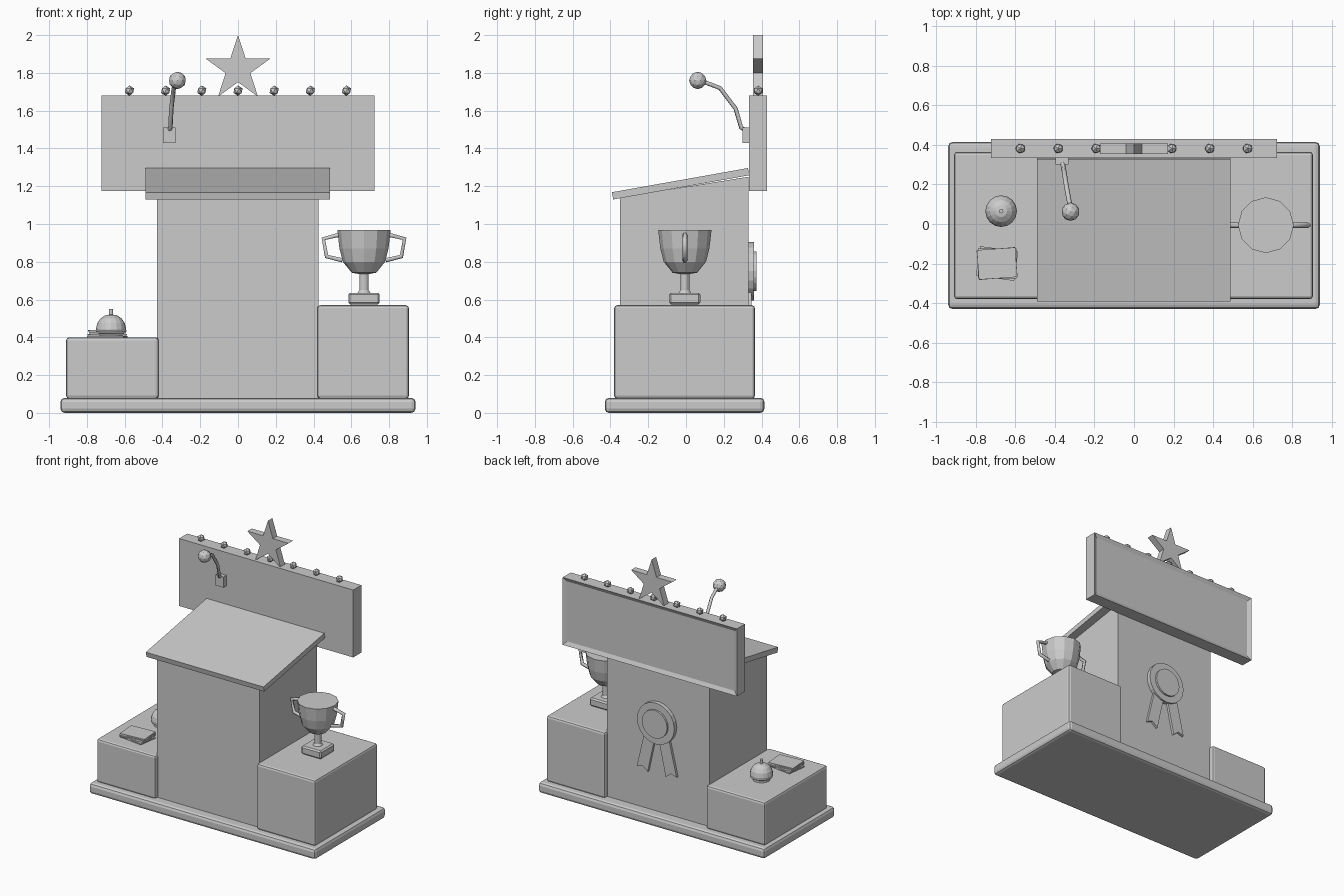
import bpy, bmesh, math
from mathutils import Vector, Matrix

if "Cube" in bpy.data.objects:
    bpy.data.objects.remove(bpy.data.objects["Cube"])


def finish(name, bm, bevel=0, segs=1):
    bmesh.ops.recalc_face_normals(bm, faces=bm.faces)
    me = bpy.data.meshes.new(name)
    bm.to_mesh(me)
    bm.free()
    ob = bpy.data.objects.new(name, me)
    bpy.context.collection.objects.link(ob)
    if bevel:
        m = ob.modifiers.new("bevel", 'BEVEL')
        m.width, m.segments = bevel, segs
    return ob


def box(name, lo, hi, bevel=0, segs=1, rot=0):
    lo, hi = Vector(lo), Vector(hi)
    bm = bmesh.new()
    mat = Matrix.Translation((lo + hi) / 2) @ Matrix.Rotation(rot, 4, 'Z') @ Matrix.Diagonal((*(hi - lo), 1))
    bmesh.ops.create_cube(bm, size=1, matrix=mat)
    return finish(name, bm, bevel, segs)


def prism(name, pts, axis, lo, hi, bevel=0):
    """Extrude a 2D outline along x (points are y,z) or y (points are x,z)."""
    def place(p, d):
        return (d, p[0], p[1]) if axis == 'x' else (p[0], d, p[1])
    bm = bmesh.new()
    a = [bm.verts.new(place(p, lo)) for p in pts]
    b = [bm.verts.new(place(p, hi)) for p in pts]
    bm.faces.new(a)
    bm.faces.new(b[::-1])
    for i in range(len(pts)):
        j = (i + 1) % len(pts)
        bm.faces.new((a[i], a[j], b[j], b[i]))
    return finish(name, bm, bevel)


def lathe(name, profile, center, n):
    """Closed solid of revolution around z from (radius, z) points."""
    bm = bmesh.new()
    rings = [[bm.verts.new((center[0] + r * math.cos(2 * math.pi * k / n),
                            center[1] + r * math.sin(2 * math.pi * k / n), z))
              for k in range(n)] for r, z in profile]
    bm.faces.new(rings[0])
    bm.faces.new(rings[-1])
    for a, b in zip(rings, rings[1:]):
        for k in range(n):
            j = (k + 1) % n
            bm.faces.new((a[k], a[j], b[j], b[k]))
    return finish(name, bm)


def tube(name, pts, r):
    cu = bpy.data.curves.new(name, 'CURVE')
    cu.dimensions = '3D'
    cu.bevel_depth, cu.bevel_resolution, cu.use_fill_caps = r, 1, True
    sp = cu.splines.new('POLY')
    sp.points.add(len(pts) - 1)
    for p, c in zip(sp.points, pts):
        p.co = (*c, 1)
    ob = bpy.data.objects.new(name, cu)
    bpy.context.collection.objects.link(ob)


def ball(name, center, r, sub):
    bm = bmesh.new()
    bmesh.ops.create_icosphere(bm, subdivisions=sub, radius=r, matrix=Matrix.Translation(center))
    return finish(name, bm)


def circle(r, cz, n):
    return [(r * math.cos(2 * math.pi * k / n), cz + r * math.sin(2 * math.pi * k / n)) for k in range(n)]


# plinth and podium steps
box("plinth", (-.94, -.43, 0), (.94, .415, .08), .022, 2)
box("low_step", (-.91, -.38, .075), (-.42, .365, .4), .016, 2)
box("high_step", (.42, -.38, .075), (.905, .365, .57), .016, 2)

# lectern body and sloped top
prism("lectern_body", [(-.35, .08), (.33, .08), (.33, 1.25), (-.35, 1.14)], 'x', -.428, .425)
prism("lectern_top", [(-.385, 1.13), (.335, 1.258), (.328, 1.296), (-.393, 1.168)], 'x', -.49, .487)

# sign board with recessed back panel
bm = bmesh.new()
bmesh.ops.create_cube(bm, size=1, matrix=Matrix.Translation((0, .382, 1.428)) @ Matrix.Diagonal((1.446, .096, .506, 1)))
back = [f for f in bm.faces if f.calc_center_median().y > .42]
bmesh.ops.inset_region(bm, faces=back, thickness=.04)
bmesh.ops.translate(bm, verts=back[0].verts[:], vec=(0, -.014, 0))
finish("sign_board", bm)

# star and bulbs along the sign's top
star = []
for k in range(10):
    r = .18 if k % 2 == 0 else .069
    a = math.pi / 2 + k * math.pi / 5
    star.append((r * math.cos(a), 1.82 + r * math.sin(a)))
prism("star", star, 'y', .355, .407)
for i in range(7):
    ball("bulb", ((i - 3) * .1915, .382, 1.706), .027, 1)

# microphone
box("microphone_mount", (-.396, .3, 1.43), (-.331, .337, 1.51))
tube("microphone_arm", [(-.362, .31, 1.5), (-.358, .292, 1.51), (-.353, .263, 1.61),
                        (-.34, .18, 1.72), (-.325, .1, 1.75), (-.32, .06, 1.76)], .012)
ball("microphone_head", (-.321, .062, 1.76), .046, 2)

# trophy cup with two handles
tx, ty = .667, -.006
box("trophy_base", (tx - .083, ty - .083, .575), (tx + .083, ty + .083, .636), .01)
lathe("trophy_cup", [(.038, .63), (.024, .65), (.024, .735), (.065, .742), (.112, .8), (.13, .87), (.141, .967)], (tx, ty), 12)
for s in (-1, 1):
    tube("trophy_handle", [(tx + s * x, ty, z) for x, z in
                           [(.13, .943), (.215, .922), (.198, .828), (.115, .808)]], .013)

# desk bell
lathe("desk_bell", [(.06, .4), (.06, .415), (.078, .425), (.08, .445), (.073, .475), (.056, .5), (.03, .517),
                    (.011, .52), (.011, .55)], (-.672, .065), 16)

# stack of cards
for i, a in enumerate((-8, 5, 0, 4)):
    z = .4 + i * .01
    box("card", (-.79, -.275, z), (-.595, -.125, z + .008), rot=math.radians(a))

# rosette with two ribbon tails on the back
prism("rosette_ring", circle(.155, .75, 20), 'y', .32, .36)
prism("rosette_disc", circle(.105, .75, 20), 'y', .33, .374)
for s in (-1, 1):
    prism("ribbon_tail", [(s * .01, .66), (s * .1, .66), (s * .165, .385), (s * .12, .4), (s * .075, .365)], 'y', .32, .348)
